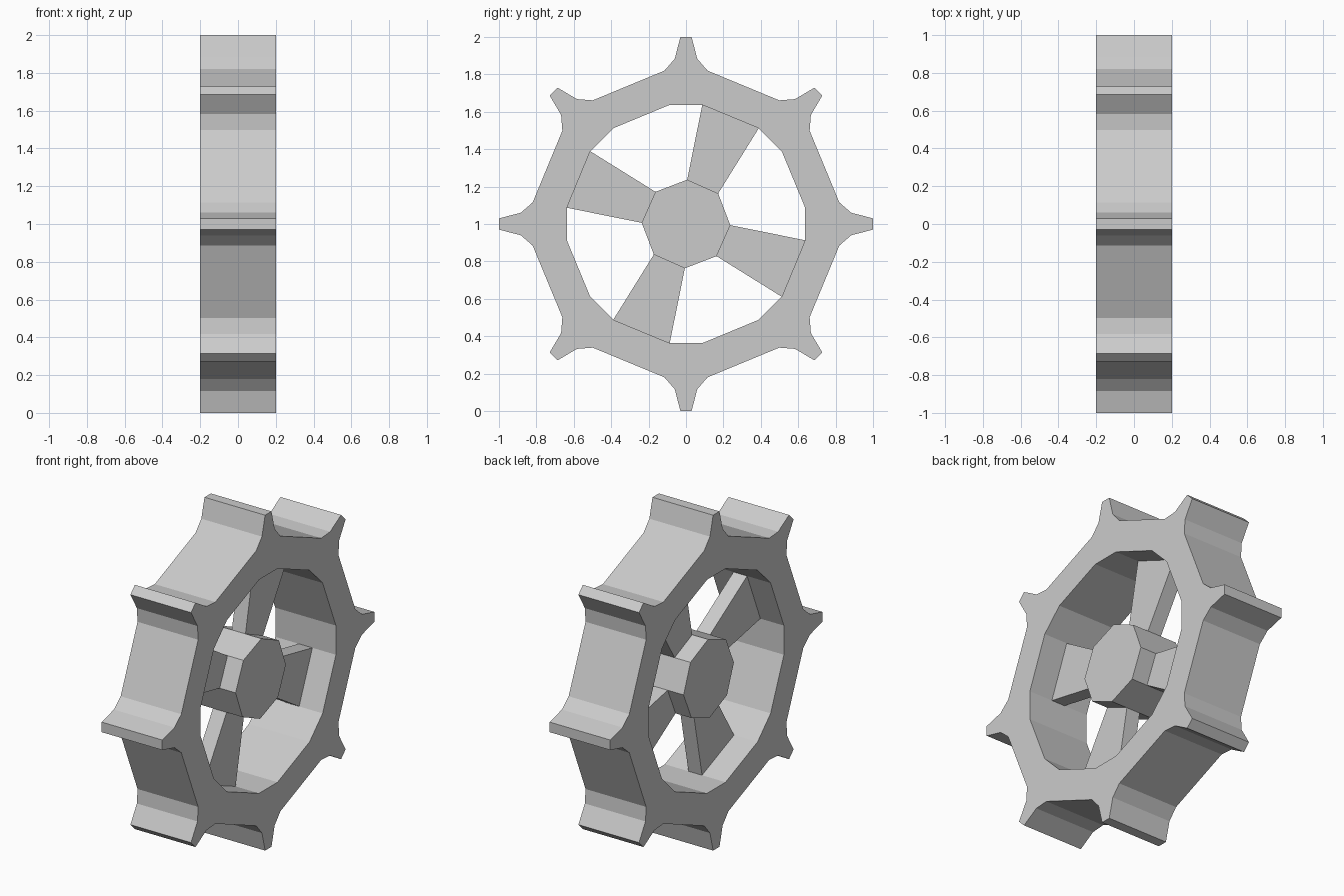
import bpy, bmesh
from math import cos, sin, radians

if "Cube" in bpy.data.objects:
    bpy.data.objects.remove(bpy.data.objects["Cube"])

CZ = 1.0  # wheel axle height


def turn(p, deg):
    """Rotate a (y, z) point clockwise about the axle."""
    a = radians(deg)
    return (p[0] * cos(a) + p[1] * sin(a), p[1] * cos(a) - p[0] * sin(a))


def finish(name, bm):
    bmesh.ops.recalc_face_normals(bm, faces=bm.faces)
    me = bpy.data.meshes.new(name)
    bm.to_mesh(me)
    bm.free()
    ob = bpy.data.objects.new(name, me)
    bpy.context.collection.objects.link(ob)
    return ob


def prism(name, outline, half):
    """Extrude a (y, z) outline along x from -half to half."""
    bm = bmesh.new()
    a, b = ([bm.verts.new((x, y, z + CZ)) for y, z in outline] for x in (-half, half))
    bm.faces.new(a)
    bm.faces.new(b)
    n = len(outline)
    for i in range(n):
        j = (i + 1) % n
        bm.faces.new((a[i], a[j], b[j], b[i]))
    return finish(name, bm)


# Toothed rim: one tooth profile repeated eight times around the axle
tooth = [(-.115, .82), (-.06, .884), (-.03, 1), (.03, 1), (.06, .884), (.115, .82)]
inner = [(-.087, .637), (.087, .637)]
bm = bmesh.new()


def loop(points, x):
    return [bm.verts.new((x, y, z + CZ))
            for k in range(8) for y, z in (turn(p, 45 * k) for p in points)]


sides = [(loop(tooth, x), loop(inner, x)) for x in (-.2, .2)]
for out, inn in sides:
    for k in range(8):
        o, i = 6 * k, 2 * k
        bm.faces.new(out[o:o + 6] + [inn[i + 1], inn[i]])
        bm.faces.new((out[o + 5], out[(o + 6) % 48], inn[(i + 2) % 16], inn[i + 1]))
for a, b in zip(*sides):
    for i in range(len(a)):
        j = (i + 1) % len(a)
        bm.faces.new((a[i], a[j], b[j], b[i]))
finish("toothed_rim", bm)

# Octagonal hub
hub = [turn((0, .237), 1.5 + 45 * k) for k in range(8)]
prism("hub", hub, .15)

# Four flaring spokes, each from a hub side to a short rim side
spoke = [hub[0], inner[1], turn(inner[0], 45), hub[1]]
for k in range(4):
    prism(f"spoke_{k + 1}", [turn(p, 90 * k) for p in spoke], .045)
